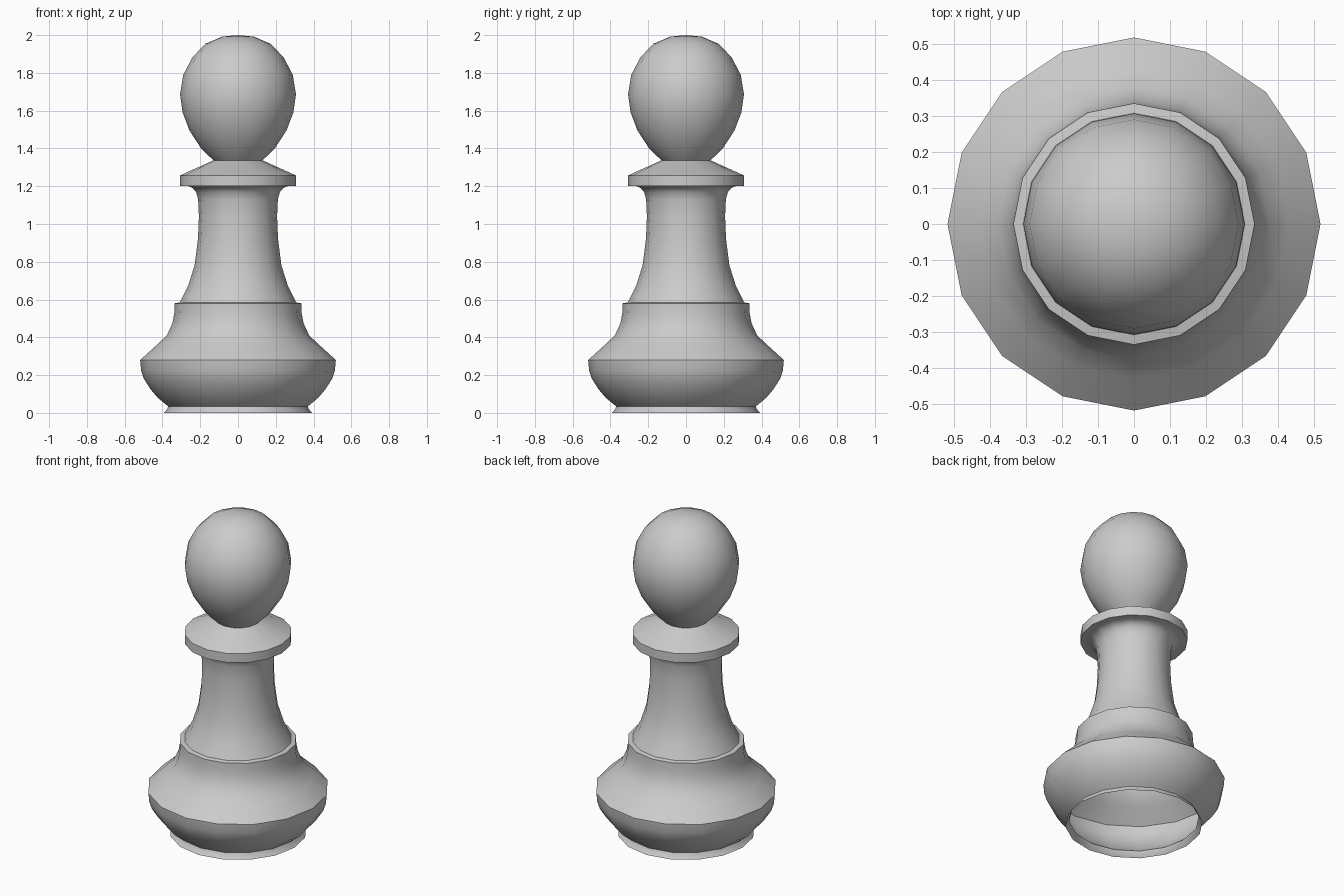
import bpy, bmesh, math

if "Cube" in bpy.data.objects:
    bpy.data.objects.remove(bpy.data.objects["Cube"])

SIDES = 16


def lathe(name, profile):
    """Revolve a bottom-to-top (radius, z) profile into an open shell."""
    bm = bmesh.new()
    rings = []
    for r, z in profile:
        if r == 0:
            rings.append([bm.verts.new((0, 0, z))] * SIDES)
        else:
            rings.append([bm.verts.new((r * math.cos(math.tau * i / SIDES),
                                        r * math.sin(math.tau * i / SIDES), z))
                          for i in range(SIDES)])
    for lo, hi in zip(rings, rings[1:]):
        for i in range(SIDES):
            j = (i + 1) % SIDES
            corners = [lo[i], lo[j], hi[j], hi[i]]
            bm.faces.new(list(dict.fromkeys(corners)))
    mesh = bpy.data.meshes.new(name)
    bm.to_mesh(mesh)
    bm.free()
    obj = bpy.data.objects.new(name, mesh)
    bpy.context.collection.objects.link(obj)
    bpy.ops.object.select_all(action='DESELECT')
    obj.select_set(True)
    bpy.context.view_layer.objects.active = obj
    bpy.ops.object.shade_smooth_by_angle(angle=math.radians(40))
    return obj


# hollow foot, bulging base and waist step, open at the bottom
base = [(.392, 0), (.375, .02), (.37, .035), (.385, .047), (.425, .08),
        (.463, .125), (.498, .18), (.513, .225), (.518, .28),
        (.43, .36), (.377, .41), (.347, .475), (.337, .53), (.335, .58)]
# concave stem
stem = [(.308, .585), (.265, .67), (.23, .78), (.212, .92), (.207, 1.04),
        (.211, 1.13), (.222, 1.17), (.24, 1.19), (.262, 1.2)]
# collar
collar = [(.307, 1.2), (.307, 1.257), (.13, 1.337)]
# egg-shaped head
head = [(.195, 1.4), (.257, 1.495), (.293, 1.59), (.307, 1.685), (.29, 1.79),
        (.24, 1.885), (.17, 1.955), (.085, 1.992), (0, 2)]

lathe("pawn_body", base + stem + collar + head)
